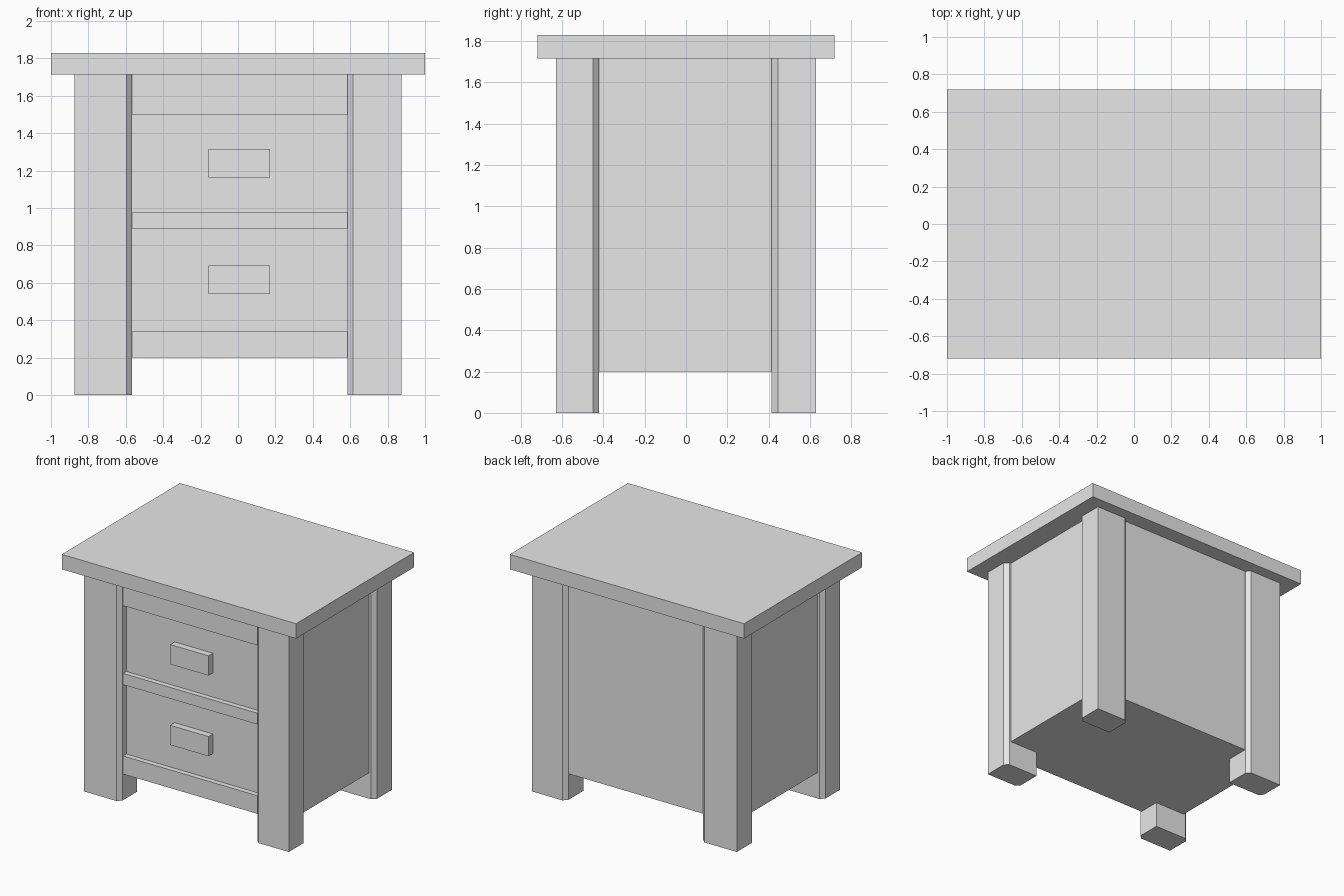
import bpy
import bmesh

cube = bpy.data.objects.get("Cube")
if cube:
    bpy.data.objects.remove(cube, do_unlink=True)

# One plain grey for the whole piece
grey = bpy.data.materials.new("plain_grey")
grey.use_nodes = True
colour = (0.8, 0.8, 0.8, 1)
grey.diffuse_color = colour
grey.node_tree.nodes["Principled BSDF"].inputs["Base Color"].default_value = colour


def prism(name, outline, bottom, top):
    """Extrude a plan outline upward from bottom to top."""
    bm = bmesh.new()
    face = bm.faces.new([bm.verts.new((x, y, bottom)) for x, y in outline])
    sides = bmesh.ops.extrude_face_region(bm, geom=[face])
    lifted = [v for v in sides["geom"] if isinstance(v, bmesh.types.BMVert)]
    bmesh.ops.translate(bm, verts=lifted, vec=(0, 0, top - bottom))
    bmesh.ops.recalc_face_normals(bm, faces=bm.faces)
    mesh = bpy.data.meshes.new(name)
    bm.to_mesh(mesh)
    bm.free()
    mesh.materials.append(grey)
    obj = bpy.data.objects.new(name, mesh)
    bpy.context.collection.objects.link(obj)
    return obj


def box(name, x0, x1, y0, y1, z0, z1):
    return prism(name, [(x0, y0), (x1, y0), (x1, y1), (x0, y1)], z0, z1)


BODY_BOTTOM, BODY_TOP = 0.2, 1.715

# Tabletop and carcass; the carcass front forms the drawer fronts
box("tabletop", -1, 1, -0.72, 0.72, BODY_TOP, 1.83)
box("cabinet_body", -0.83, 0.83, -0.55, 0.597, BODY_BOTTOM, BODY_TOP)

# Corner legs, chamfered on the two corners beside the panels
OUT_X, OUT_Y, CUT = 0.875, 0.63, 0.03
for side, sx, in_x in (("right", -1, 0.567), ("left", 1, 0.585)):
    for end, sy, in_y in (("front", -1, 0.42), ("back", 1, 0.415)):
        plan = [(OUT_X, OUT_Y), (in_x + CUT, OUT_Y), (in_x, OUT_Y - CUT),
                (in_x, in_y), (OUT_X - CUT, in_y), (OUT_X, in_y + CUT)]
        prism(f"{end}_{side}_leg", [(sx * x, sy * y) for x, y in plan], 0, BODY_TOP)

# Front rails standing proud of the drawers
for name, low, high in (("bottom_rail", BODY_BOTTOM, 0.34),
                        ("middle_rail", 0.89, 0.977),
                        ("top_rail", 1.5, BODY_TOP)):
    box(name, -0.6, 0.6, -0.59, -0.54, low, high)

# Block drawer handles
for name, low in (("lower_handle", 0.54), ("upper_handle", 1.163)):
    box(name, -0.157, 0.17, -0.603, -0.54, low, low + 0.152)
